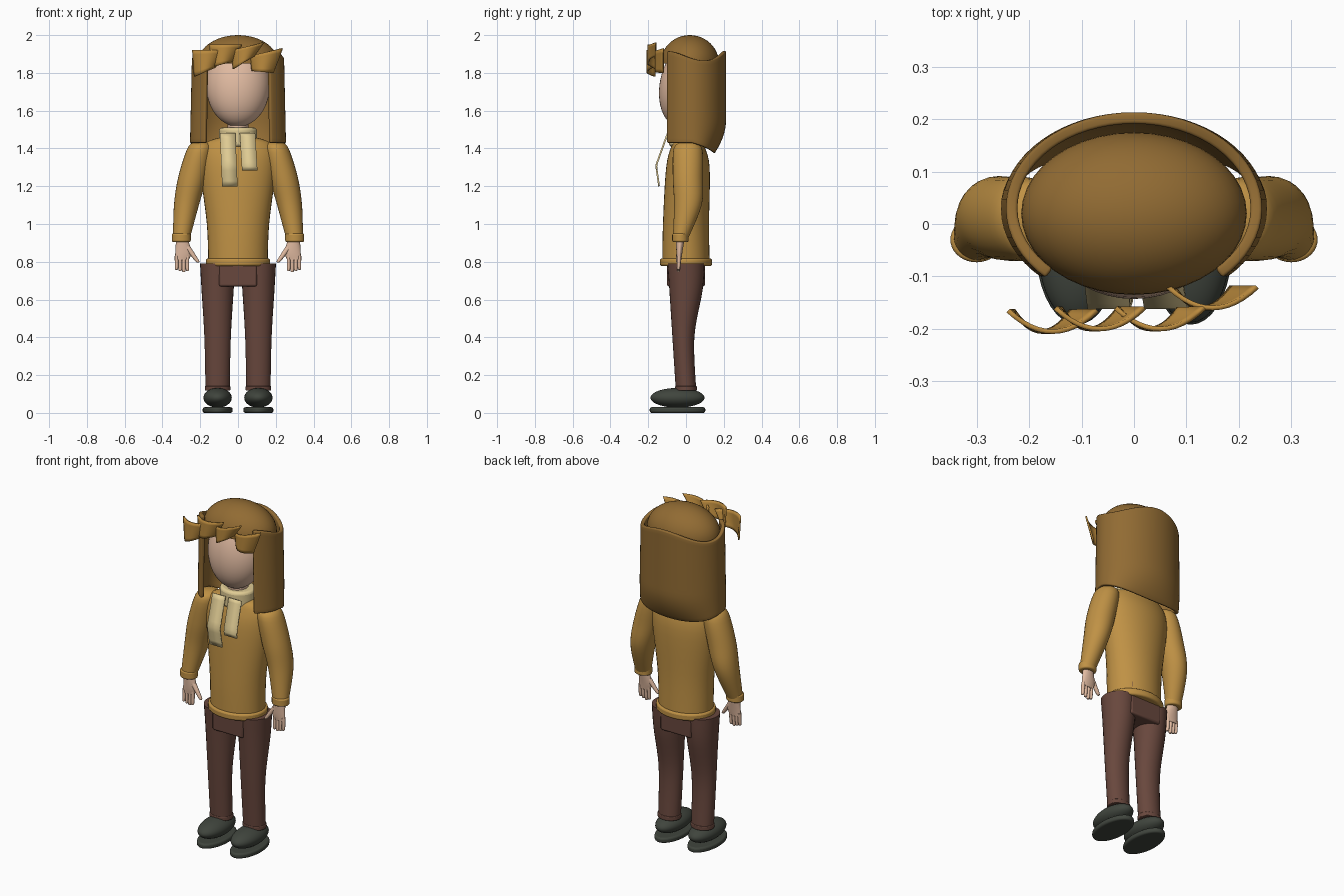
import bpy, bmesh, math
from mathutils import Vector

default_cube = bpy.data.objects.get("Cube")
if default_cube:
    bpy.data.objects.remove(default_cube, do_unlink=True)


def material(name, *srgb):
    colour = [((channel + .055) / 1.055) ** 2.4 for channel in srgb] + [1]
    mat = bpy.data.materials.new(name)
    mat.use_nodes = True
    mat.diffuse_color = colour
    mat.node_tree.nodes["Principled BSDF"].inputs["Base Color"].default_value = colour
    return mat


JACKET = material("ochre wool", .75, .57, .27)
HAIR = material("brown hair", .57, .42, .2)
FRINGE = material("golden hair", .73, .54, .24)
SKIN = material("skin", .88, .73, .63)
PANTS = material("dark brown cloth", .41, .28, .24)
SHOE = material("charcoal leather", .25, .27, .24)
SCARF = material("cream cloth", .88, .8, .58)


def finish(name, bm, mat):
    bmesh.ops.recalc_face_normals(bm, faces=bm.faces)
    mesh = bpy.data.meshes.new(name)
    bm.to_mesh(mesh)
    bm.free()
    mesh.materials.append(mat)
    part = bpy.data.objects.new(name, mesh)
    bpy.context.collection.objects.link(part)
    bpy.ops.object.select_all(action="DESELECT")
    part.select_set(True)
    bpy.context.view_layer.objects.active = part
    bpy.ops.object.shade_smooth_by_angle(angle=math.radians(45))
    return part


def soften(part, width):
    bevel = part.modifiers.new("soft edge", "BEVEL")
    bevel.width = width
    bevel.segments = 3


def ball(name, centre, radii, mat, lean=0, floor=-1):
    """Ellipsoid, optionally leaning along y or cut flat below the floor."""
    bm = bmesh.new()
    bmesh.ops.create_uvsphere(bm, u_segments=40, v_segments=24, radius=1)
    for vert in bm.verts:
        x, y, z = vert.co
        z = max(z, floor)
        scaled = Vector((x * radii[0], y * radii[1] + lean * z, z * radii[2]))
        vert.co = scaled + Vector(centre)
    return finish(name, bm, mat)


def band(name, centre, size, mat, edge):
    """Low elliptical drum with softened edges."""
    bm = bmesh.new()
    bmesh.ops.create_cone(bm, cap_ends=True, segments=36, radius1=1, radius2=1, depth=1)
    bmesh.ops.scale(bm, vec=size, verts=bm.verts)
    bmesh.ops.translate(bm, vec=centre, verts=bm.verts)
    soften(finish(name, bm, mat), edge)


def spline(rows, steps):
    """Catmull-Rom interpolation between rows of numbers."""
    points = [Vector(row) for row in rows]
    result = []
    for i in range(len(points) - 1):
        before, start = points[max(i - 1, 0)], points[i]
        end, after = points[i + 1], points[min(i + 2, len(points) - 1)]
        for k in range(steps):
            t = k / steps
            slope_in, slope_out = (end - before) / 2, (after - start) / 2
            ease = t * t * (3 - 2 * t)
            result.append(start.lerp(end, ease) + slope_in * t * (1 - t) ** 2
                          - slope_out * t * t * (1 - t))
    return result + [points[-1]]


def loft(name, rings, mat, sides=28, steps=5):
    """Skin over stacked ellipses (height, centre x, centre y, radius x, radius y)."""
    bm = bmesh.new()
    loops = []
    for z, cx, cy, rx, ry in spline(rings, steps):
        angles = [math.tau * i / sides for i in range(sides)]
        loops.append([bm.verts.new((cx + rx * math.cos(a), cy + ry * math.sin(a), z))
                      for a in angles])
    for lower, upper in zip(loops, loops[1:]):
        for i in range(sides):
            j = (i + 1) % sides
            bm.faces.new((lower[i], lower[j], upper[j], upper[i]))
    bm.faces.new(loops[0])
    bm.faces.new(loops[-1])
    return finish(name, bm, mat)


def sheet(name, surface, columns, rows, thickness, mat):
    """Thickened patch of surface(u, v), with u and v running from zero to one."""
    bm = bmesh.new()
    grid = [[bm.verts.new(surface(i / columns, j / rows)) for j in range(rows + 1)]
            for i in range(columns + 1)]
    for left, right in zip(grid, grid[1:]):
        for j in range(rows):
            bm.faces.new((left[j], right[j], right[j + 1], left[j + 1]))
    part = finish(name, bm, mat)
    solid = part.modifiers.new("thickness", "SOLIDIFY")
    solid.thickness = thickness
    solid.offset = 0
    return part


# Jacket body, hem and trouser seat
loft("jacket_body", [(.79, 0, 0, .157, .125), (1, 0, 0, .165, .122),
                     (1.3, 0, .01, .2, .115), (1.42, 0, .01, .18, .085),
                     (1.46, 0, .01, .09, .07)], JACKET, sides=36)
band("jacket_hem", (0, 0, .797), (.17, .138, .04), JACKET, .01)
seat = bmesh.new()
bmesh.ops.create_cube(seat, size=.2)
bmesh.ops.translate(seat, vec=(0, 0, .77), verts=seat.verts)
soften(finish("trouser_seat", seat, PANTS), .01)

# Arms, hands, legs and feet on both sides
for side, s in (("left", 1), ("right", -1)):
    loft(side + "_sleeve", [(.92, s * .3, -.03, .044, .04), (1.1, s * .273, .01, .066, .073),
                            (1.25, s * .24, .01, .076, .08), (1.4, s * .203, .01, .065, .075),
                            (1.435, s * .2, .01, .03, .03)], JACKET)
    band(side + "_cuff", (s * .3, -.03, .927), (.05, .043, .045), JACKET, .008)
    loft(side + "_palm", [(.81, s * .297, -.036, .036, .011), (.85, s * .29, -.035, .042, .016),
                          (.93, s * .297, -.03, .03, .024)], SKIN)
    for k in range(4):
        x = s * (.268 + .019 * k)
        tip = .745 + .006 * abs(k - 1)
        loft(f"{side}_finger_{k + 1}", [(tip, x, -.042, .004, .004), (tip + .01, x, -.04, .009, .009),
                                        (.83, x, -.036, .01, .011)], SKIN, sides=12)
    loft(side + "_thumb", [(.797, s * .212, -.045, .006, .005), (.81, s * .22, -.043, .012, .01),
                           (.88, s * .27, -.035, .018, .014)], SKIN, sides=12)

    leg = s * .108
    loft(side + "_trouser_leg", [(.12, leg, 0, .064, .054), (.4, leg, -.014, .07, .058),
                                 (.65, leg, 0, .085, .088), (.79, leg, 0, .093, .098)], PANTS)
    band(side + "_trouser_cuff", (leg, 0, .13), (.067, .057, .025), PANTS, .004)
    ball(side + "_shoe", (leg, -.045, .08), (.075, .143, .052), SHOE)
    band(side + "_sole", (leg, -.045, .015), (.079, .147, .03), SHOE, .01)

# Head, neck and crown of hair
band("neck", (0, 0, 1.5), (.055, .06, .16), SKIN, .005)
ball("head", (0, 0, 1.74), (.17, .14, .225), SKIN, lean=.03)
ball("hair_crown", (0, .02, 1.85), (.215, .155, .15), HAIR, floor=0)


# Long hair wrapped round the sides and back, tucked in at the nape
def hair_surface(u, v):
    turn = 2 * u - 1
    angle = math.radians(90 + 136 * turn)
    back = max(0, math.sin(angle))
    top = 1.89 + .025 * math.cos(turn * math.tau)
    bottom = 1.43 - .05 * back
    tuck = max(0, 1 - 3 * v) ** 2
    depth = .172 - .06 * back * tuck
    return ((.243 - .01 * v) * math.cos(angle), .03 + depth * math.sin(angle),
            bottom + (top - bottom) * v)


soften(sheet("long_hair", hair_surface, 48, 20, .022, HAIR), .006)

# Fringe of curved locks: middle x, base y, top height, rise, left and right drop
locks = [(-.155, -.165, 1.92, 0, .14, .09), (-.065, -.16, 1.95, 0, .12, .09),
         (.05, -.16, 1.94, .02, .1, .07), (.15, -.12, 1.91, .02, .08, .13)]
for number, (middle, base, height, rise, left_drop, right_drop) in enumerate(locks, 1):
    def lock_surface(u, v):
        across = 2 * u - 1
        drop = left_drop + (right_drop - left_drop) * u
        x = middle + .085 * across - v * (.02 + .03 * across)
        return (x, base - .16 * u * (1 - u), height + rise * across - v * drop)
    sheet(f"fringe_lock_{number}", lock_surface, 12, 6, .009, FRINGE)

# Scarf: neck wrap and two hanging ends
band("scarf_wrap", (0, 0, 1.46), (.1, .09, .1), SCARF, .015)
for name, middle, length in (("long", -.055, .28), ("short", .05, .195)):
    def end_surface(u, v):
        fall = v * length
        bulge = min(fall, .17) * .36 - max(0, fall - .17) * .14
        return (middle + .012 * v + .082 * (u - .5), -.097 - bulge, 1.48 - fall)
    sheet(f"scarf_end_{name}", end_surface, 1, 10, .009, SCARF)
